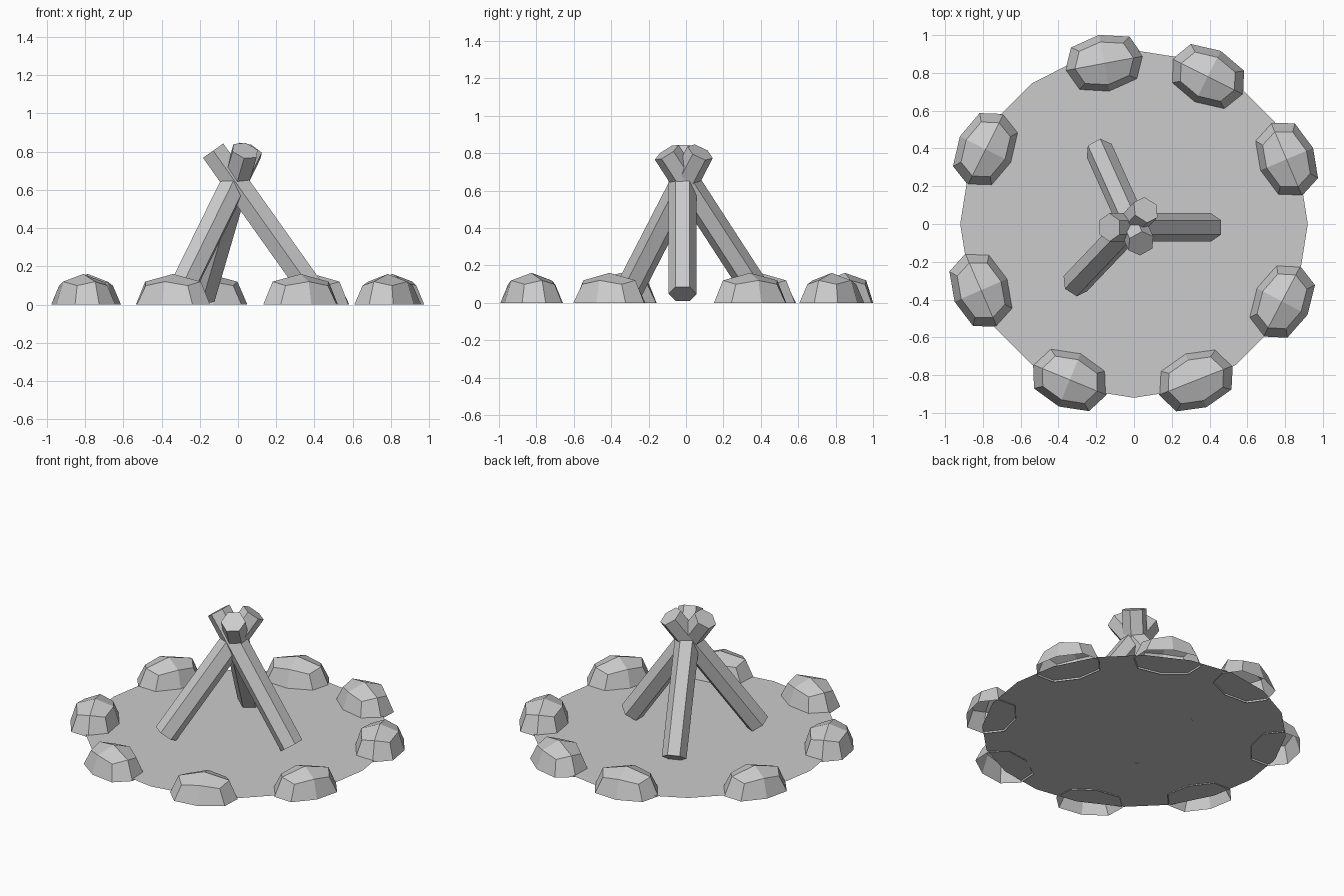
import bpy, bmesh
from math import radians, cos, sin
from mathutils import Vector

if "Cube" in bpy.data.objects:
    bpy.data.objects.remove(bpy.data.objects["Cube"])


def add_object(name, bm):
    mesh = bpy.data.meshes.new(name)
    bm.to_mesh(mesh)
    bm.free()
    obj = bpy.data.objects.new(name, mesh)
    bpy.context.collection.objects.link(obj)
    return obj


# Flat 20-sided ground disc
bm = bmesh.new()
bm.faces.new([bm.verts.new((0.92 * cos(radians(18 * i)), 0.92 * sin(radians(18 * i)), 0.01))
              for i in range(20)])
add_object("ash_bed", bm)


# Open-bottomed boulder: eight wall quads and four quads meeting at the top
def stone(name, angle, dist, a=0.21, b=0.153, h=0.16):
    bm = bmesh.new()
    base, ring = [], []
    for k in range(8):
        t = radians(45 * k)
        odd = k % 2
        r0, r1, z = (1.06, 0.80, 0.62) if odd else (1.0, 0.75, 0.75)
        base.append(bm.verts.new((a * r0 * cos(t), b * r0 * sin(t), 0)))
        ring.append(bm.verts.new((a * r1 * cos(t), b * r1 * sin(t), h * z)))
    top = bm.verts.new((0, 0, h))
    for k in range(8):
        n = (k + 1) % 8
        bm.faces.new((base[k], base[n], ring[n], ring[k]))
    for k in range(0, 8, 2):
        bm.faces.new((top, ring[k], ring[k + 1], ring[(k + 2) % 8]))
    obj = add_object(name, bm)
    t = radians(angle)
    obj.location = (dist * cos(t), dist * sin(t), 0)
    obj.rotation_euler.z = t + radians(90)


# Ring of eight stones
STONES = [(100.5, 0.865), (63.4, 0.872), (23, 0.877), (-27.6, 0.884),
          (-68.4, 0.89), (-112.4, 0.892), (-156.6, 0.882), (153.3, 0.879)]
for i, (angle, dist) in enumerate(STONES):
    stone(f"ring_stone_{i + 1}", angle, dist)


# Hexagonal log from foot to tip
def log(name, foot, tip, radius=0.075):
    foot, tip = Vector(foot), Vector(tip)
    axis = tip - foot
    bm = bmesh.new()
    bmesh.ops.create_cone(bm, cap_ends=True, segments=6, radius1=radius,
                          radius2=radius, depth=axis.length)
    # put a corner of the hexagon on the Y axis
    lead = max(bm.verts, key=lambda v: v.co.y)
    if lead.co.y < radius * 0.95:
        for v in bm.verts:
            v.co.x, v.co.y = -v.co.y, v.co.x
    obj = add_object(name, bm)
    obj.location = (foot + tip) / 2
    obj.rotation_mode = 'QUATERNION'
    obj.rotation_quaternion = Vector((0, 0, 1)).rotation_difference(axis)


# Tripod of crossing logs
log("log_right", (0.408, -0.018, 0.048), (-0.13, -0.018, 0.805))
log("log_back", (-0.184, 0.388, 0.048), (0.037, -0.103, 0.805))
log("log_front", (-0.31, -0.315, 0.048), (0.062, 0.075, 0.805))
